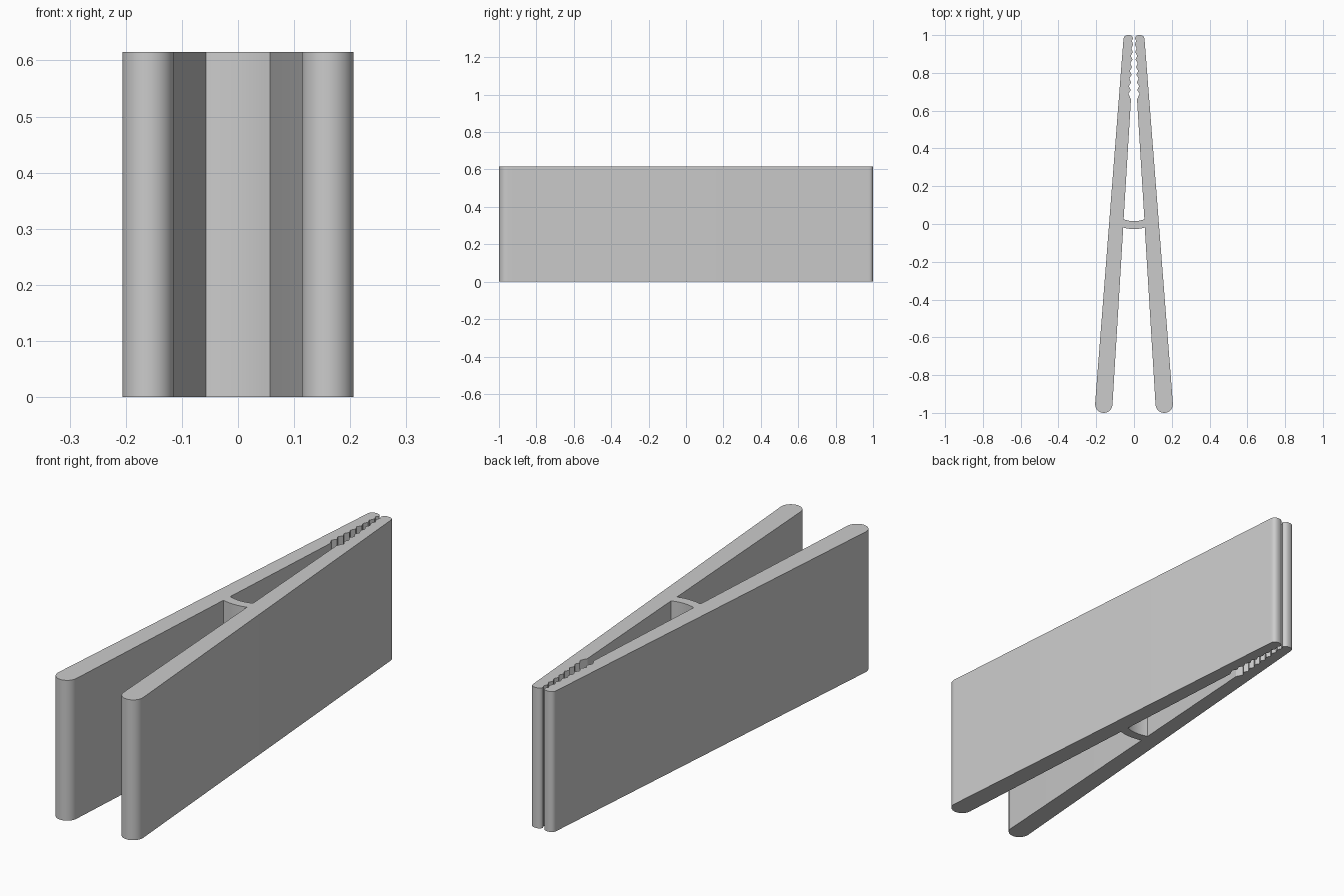
import bpy, bmesh
from math import sin, cos, pi, radians

HEIGHT = 0.615
TEETH = 7

if "Cube" in bpy.data.objects:
    bpy.data.objects.remove(bpy.data.objects["Cube"])

grey = bpy.data.materials.new("plain grey")
grey.use_nodes = True
color = (0.6, 0.6, 0.6, 1)
grey.diffuse_color = color
grey.node_tree.nodes["Principled BSDF"].inputs["Base Color"].default_value = color


def arc(cx, cy, rx, ry, start, end, steps, power=1):
    """Points on an ellipse; a power under one squares its corners."""
    points = []
    for i in range(steps + 1):
        a = radians(start + (end - start) * i / steps)
        c, s = cos(a), sin(a)
        points.append((cx + rx * abs(c) ** power * (1 if c > 0 else -1),
                       cy + ry * abs(s) ** power * (1 if s > 0 else -1)))
    return points


def bridge_edge(x_end, y_mid, rise, steps=6):
    """Shallow curve from the middle of the bridge to an arm."""
    return [(x_end * i / steps, y_mid + rise * (i / steps) ** 2)
            for i in range(steps + 1)]


# Half outline: bridge front edge, rounded handle end, rounded jaw tip
half = bridge_edge(0.057, -0.027, 0.008)
half += arc(0.16, -0.954, 0.046, 0.046, 184, 364, 20)
half += arc(0.030, 0.973, 0.026, 0.027, 4, 165, 14, 0.8)

# Gripping teeth, opening wider toward the hinge
for i in range(TEETH + 1):
    t = i / TEETH
    y = 0.970 - 0.280 * t
    half.append((0.012 + 0.018 * t, y))
    if i < TEETH:
        half.append((0.004 + 0.015 * t, y - 0.020))
half.append((0.016, 0.66))

# Bridge back edge, returning to the middle
half += reversed(bridge_edge(0.055, 0.015, 0.010))

# Mirror the outline and extrude it
outline = half + [(-x, y) for x, y in reversed(half) if x > 0.0001]
bm = bmesh.new()
base = bm.faces.new([bm.verts.new((x, y, 0)) for x, y in outline])
top = bmesh.ops.extrude_face_region(bm, geom=[base], use_keep_orig=True)["geom"]
bmesh.ops.translate(bm, vec=(0, 0, HEIGHT),
                    verts=[v for v in top if isinstance(v, bmesh.types.BMVert)])
bmesh.ops.recalc_face_normals(bm, faces=bm.faces)
mesh = bpy.data.meshes.new("sprung_clip_body")
bm.to_mesh(mesh)
bm.free()
mesh.materials.append(grey)
body = bpy.data.objects.new("sprung_clip_body", mesh)
bpy.context.collection.objects.link(body)

# Smooth rounded ends, crisp rims and teeth
bpy.context.view_layer.objects.active = body
body.select_set(True)
bpy.ops.object.shade_smooth_by_angle(angle=radians(28))
